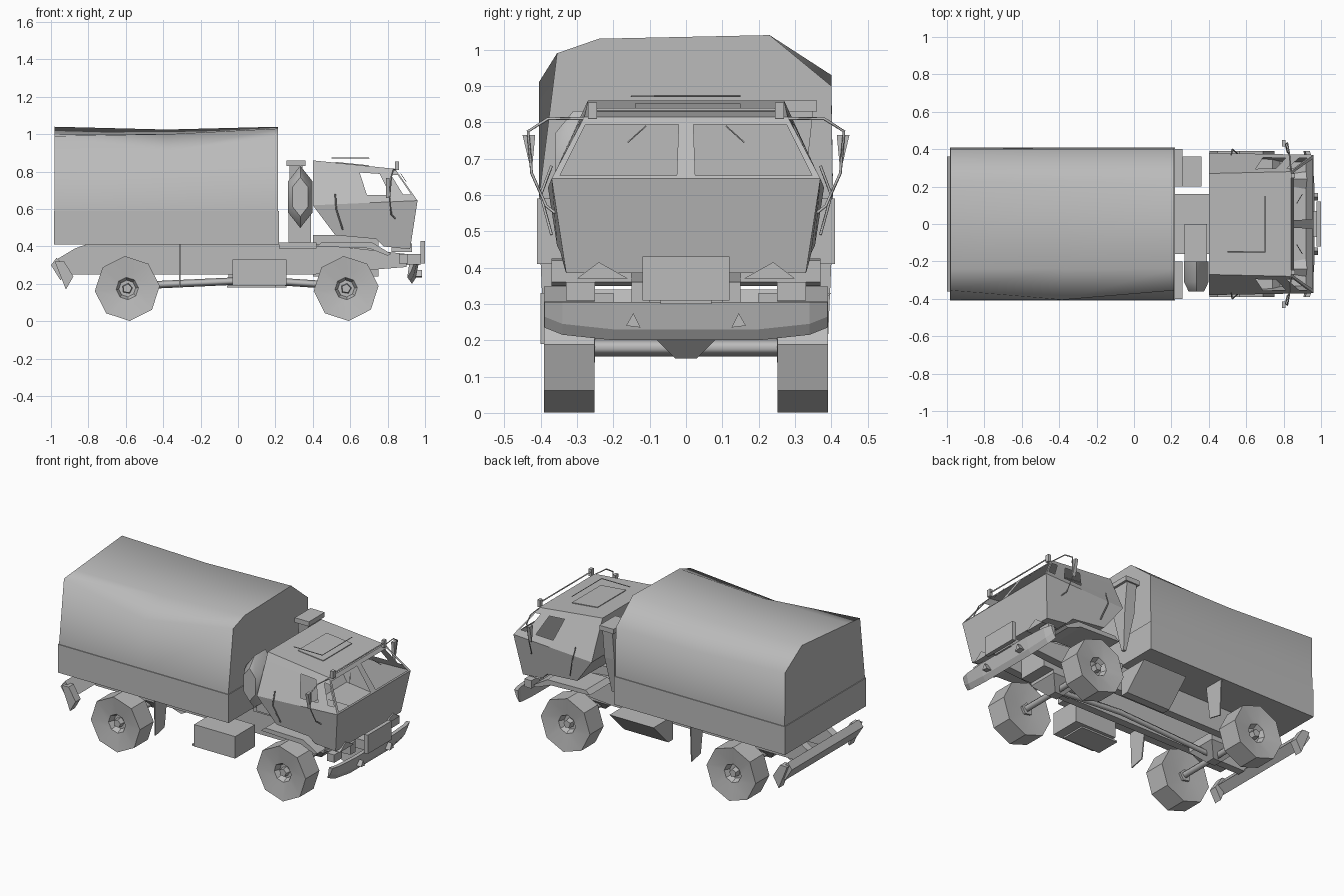
import bpy, bmesh, math
from mathutils import Vector

if "Cube" in bpy.data.objects:
    bpy.data.objects.remove(bpy.data.objects["Cube"])

grey = bpy.data.materials.new("plain grey")
grey.use_nodes = True
grey.diffuse_color = (0.5, 0.5, 0.5, 1)
grey.node_tree.nodes["Principled BSDF"].inputs["Base Color"].default_value = grey.diffuse_color


def finish(name, bm, smooth=None):
    bmesh.ops.recalc_face_normals(bm, faces=bm.faces)
    me = bpy.data.meshes.new(name)
    bm.to_mesh(me)
    bm.free()
    me.materials.append(grey)
    ob = bpy.data.objects.new(name, me)
    bpy.context.collection.objects.link(ob)
    if smooth:
        bpy.ops.object.select_all(action='DESELECT')
        ob.select_set(True)
        bpy.context.view_layer.objects.active = ob
        bpy.ops.object.shade_smooth_by_angle(angle=math.radians(smooth))


def loft(name, sections, smooth=None):
    """Skin a list of closed point loops and cap both ends."""
    bm = bmesh.new()
    rings = [[bm.verts.new(p) for p in s] for s in sections]
    n = len(rings[0])
    for a, b in zip(rings, rings[1:]):
        for i in range(n):
            j = (i + 1) % n
            bm.faces.new((a[i], a[j], b[j], b[i]))
    bm.faces.new(rings[0])
    bm.faces.new(rings[-1])
    finish(name, bm, smooth)


def box(name, x, y, z):
    rect = [(x[0], y[0]), (x[1], y[0]), (x[1], y[1]), (x[0], y[1])]
    loft(name, [[(*p, h) for p in rect] for h in z])


def extrude_y(name, profile, y0, y1):
    loft(name, [[(x, y, z) for x, z in profile] for y in (y0, y1)])


def rod(name, pts, r=0.006):
    cu = bpy.data.curves.new(name, 'CURVE')
    cu.dimensions = '3D'
    cu.bevel_depth = r
    cu.bevel_resolution = 0
    sp = cu.splines.new('POLY')
    sp.points.add(len(pts) - 1)
    for p, q in zip(sp.points, pts):
        p.co = (*q, 1)
    cu.materials.append(grey)
    ob = bpy.data.objects.new(name, cu)
    bpy.context.collection.objects.link(ob)


def panel(bm, corners, us=(), vs=(), holes=()):
    """Four-cornered sheet cut into cells, leaving out the window cells."""
    a, b, c, d = map(Vector, corners)
    us, vs = (0, *us, 1), (0, *vs, 1)
    grid = [[bm.verts.new(a.lerp(b, u).lerp(d.lerp(c, u), v)) for u in us] for v in vs]
    for j in range(len(vs) - 1):
        for i in range(len(us) - 1):
            if (i, j) not in holes:
                bm.faces.new((grid[j][i], grid[j][i + 1], grid[j + 1][i + 1], grid[j + 1][i]))


# Canvas cover, sagging in the middle, over a shallow cargo bed
def cover_ring(x, right_y, right_z, left_z, brow, top):
    return [(x, -0.405, 0.59), (x, right_y, right_z), (x, -0.24, brow),
            (x, 0.23, top), (x, 0.4, left_z), (x, 0.405, 0.59)]


loft("canvas_cover", [cover_ring(-0.98, -0.355, 0.99, 0.93, 1.0, 1.04),
                      cover_ring(-0.38, -0.405, 0.91, 0.9, 1.0, 1.025),
                      cover_ring(0.215, -0.355, 0.99, 0.9, 1.03, 1.04)], smooth=75)
box("cargo_bed", (-0.985, 0.22), (-0.41, 0.41), (0.41, 0.59))

# Cab shell with open windows
bm = bmesh.new()
for s in (-1, 1):
    belt_back, belt_front = (0.4, s * 0.38, 0.62), (0.96, s * 0.37, 0.645)
    roof_front, roof_back = (0.84, s * 0.28, 0.815), (0.4, s * 0.27, 0.86)
    panel(bm, (belt_back, belt_front, roof_front, roof_back),
          (0.54, 0.77, 0.9, 0.98), (0.2, 0.8), {(1, 1), (3, 1)})
    panel(bm, (belt_front, (0.96, 0, 0.645), (0.84, 0, 0.815), roof_front),
          (0.05, 0.93), (0.05, 0.88), {(1, 1)})
    # Lower door side
    skirt = [belt_back, (0.52, s * 0.355, 0.46), (0.74, s * 0.345, 0.44), (0.78, s * 0.335, 0.4),
             (0.92, s * 0.33, 0.385), belt_front]
    bm.faces.new([bm.verts.new(p) for p in skirt])
    # Half of floor, nose and back, out to the centre line
    for p, q in zip(skirt, skirt[1:]):
        panel(bm, (p, q, (q[0], 0, q[2]), (p[0], 0, p[2])))
    panel(bm, (belt_back, roof_back, (0.4, 0, 0.86), (0.4, 0, 0.62)))
    panel(bm, (roof_back, roof_front, (0.84, 0, 0.815), (0.4, 0, 0.86)))
bmesh.ops.remove_doubles(bm, verts=bm.verts, dist=0.0005)
finish("cab_shell", bm)

# Roof hatch and light bar
extrude_y("roof_hatch", [(0.52, 0.845), (0.52, 0.852), (0.7, 0.834), (0.7, 0.827)], -0.14, 0.15)
rod("hatch_rail", [(0.5, -0.15, 0.872), (0.7, -0.15, 0.872), (0.7, 0.15, 0.872)], 0.003)
rod("roof_light_bar", [(0.85, -0.27, 0.835), (0.85, 0.27, 0.835)], 0.005)


# Wheels: eight-sided tyres with a shallow dish and a hub
def ring(x, y, r, n=8):
    return [(x + r * math.cos(math.tau * (i + 0.1) / n), y,
             0.175 + r * math.sin(math.tau * (i + 0.1) / n)) for i in range(n)]


for s, side in ((-1, "right"), (1, "left")):
    for x, end in ((-0.592, "rear"), (0.578, "front")):
        loft(f"{end}_{side}_wheel", [ring(x, s * y, r) for y, r in
             ((0.265, 0.06), (0.252, 0.174), (0.391, 0.174), (0.375, 0.06), (0.34, 0.045))], smooth=40)
        loft(f"{end}_{side}_hub", [ring(x, s * 0.25, 0.04, 5), ring(x, s * 0.375, 0.025, 5)])

    # Frame rails, running out to a tapered tail
    extrude_y(f"{side}_frame_rail", [(-0.97, 0.33), (-0.87, 0.39), (-0.8, 0.415), (0.4, 0.415), (0.9, 0.36),
              (0.9, 0.29), (0.4, 0.25), (-0.9, 0.25)], s * 0.1, s * 0.15)

    # Mud flap and tail light
    loft(f"{side}_mud_flap", [[(x, s * 0.27, 0.41), (x, s * 0.4, 0.41), (x, s * 0.39, 0.18),
                               (x, s * 0.3, 0.2)] for x in (-0.315, -0.308)])
    extrude_y(f"{side}_tail_light", [(-0.98, 0.32), (-0.93, 0.32), (-0.88, 0.24), (-0.92, 0.17)],
              s * 0.33, s * 0.38)

    # Front fender over the wheel, with a wedge-shaped splash guard
    extrude_y(f"{side}_fender", [(0.42, 0.4), (0.45, 0.425), (0.72, 0.42), (0.82, 0.36), (0.8, 0.35),
              (0.7, 0.39)], s * 0.15, s * 0.37)
    loft(f"{side}_tow_wedge", [[(x, s * 0.16, 0.37), (x, s * 0.3, 0.37), (x, s * 0.24, 0.415)]
                               for x in (0.82, 0.93)])
    box(f"{side}_headlamp", (0.86, 0.91), sorted((s * 0.25, s * 0.33)), (0.31, 0.36))
    loft(f"{side}_tow_hook", [[(x, s * 0.125, 0.235), (x, s * 0.165, 0.24), (x, s * 0.145, 0.275)]
                              for x in (0.94, 0.985)])

    # Mirror on a bent arm, grab handle, roof marker and wiper
    rod(f"{side}_mirror_arm", [(0.84, s * 0.28, 0.81), (0.83, s * 0.38, 0.81), (0.82, s * 0.435, 0.775),
        (0.81, s * 0.425, 0.66), (0.82, s * 0.385, 0.57), (0.84, s * 0.36, 0.55)], 0.004)
    loft(f"{side}_mirror", [[(x, s * 0.415, 0.765), (x, s * 0.45, 0.765), (x, s * 0.425, 0.66)]
                            for x in (0.79, 0.81)])
    rod(f"{side}_grab_handle", [(0.52, s * 0.37, 0.68), (0.525, s * 0.4, 0.6), (0.56, s * 0.37, 0.49)], 0.004)
    box(f"{side}_roof_marker", (0.84, 0.86), sorted((s * 0.245, s * 0.27)), (0.81, 0.855))
    rod(f"{side}_wiper", [(0.9, s * 0.16, 0.745), (0.87, s * 0.11, 0.79)], 0.002)

# Side tanks: a square one on the right, a wedge narrowing downwards on the left
box("right_tank", (-0.03, 0.26), (-0.4, -0.2), (0.19, 0.33))
box("right_tank_strap", (-0.06, 0.2), (-0.38, -0.22), (0.18, 0.19))
loft("left_tank", [[(x, 0.2, 0.33), (x, 0.4, 0.33), (x, 0.25, 0.18), (x, 0.2, 0.18)] for x in (-0.05, 0.26)])

# Front bumper: a straight beam with narrower ends, and the nose plate above it
bumper = ((-0.39, 0.94, 0.235), (-0.34, 0.955, 0.215), (-0.2, 0.965, 0.2), (0.2, 0.965, 0.2),
          (0.34, 0.955, 0.215), (0.39, 0.94, 0.235))
loft("front_bumper", [[(x, y, 0.305), (x - 0.025, y, 0.305), (x - 0.035, y, z), (x - 0.015, y, z + 0.03)]
                      for y, x, z in bumper])
box("nose_plate", (0.975, 1.0), (-0.12, 0.12), (0.31, 0.43))
box("nose_mount", (0.88, 0.975), (-0.07, 0.07), (0.3, 0.36))

# Rear bumper: a tilted slab
extrude_y("rear_bumper", [(-1.0, 0.3), (-0.97, 0.34), (-0.9, 0.26), (-0.95, 0.22)], -0.36, 0.36)

# Axles, tapered differentials and drive shaft
for x, end in ((-0.592, "rear"), (0.578, "front")):
    rod(f"{end}_axle", [(x, -0.28, 0.18), (x, 0.28, 0.18)], 0.025)
    loft(f"{end}_differential", [[(x + dx * w, dy * w, z) for dx, dy in ((-1, -1), (1, -1), (1, 1), (-1, 1))]
                                 for w, z in ((0.1, 0.27), (0.1, 0.22), (0.03, 0.15))])
rod("drive_shaft", [(-0.55, 0, 0.19), (0.1, 0, 0.22), (0.55, 0, 0.19)], 0.02)
box("gearbox", (0.4, 0.75), (-0.1, 0.1), (0.24, 0.46))

# Equipment between the cab and the cargo bed
box("equipment_deck", (0.22, 0.42), (-0.16, 0.16), (0.39, 0.42))
box("engine_housing", (0.27, 0.39), (-0.2, 0.0), (0.42, 0.6))
loft("spare_part_drum", [[(0.333 + 0.8 * r * math.cos((a + 0.5) * math.tau / 6), y,
                           0.665 + 1.75 * r * math.sin((a + 0.5) * math.tau / 6)) for a in range(6)]
                         for y, r in ((-0.36, 0.06), (-0.31, 0.095), (-0.2, 0.095))], smooth=40)

# Air intake: a wedge narrowing downwards under a flat cap
loft("air_intake", [[(0.31 + dx * w, 0.28 + dy * d, z) for dx, dy in ((-1, -1), (1, -1), (1, 1), (-1, 1))]
     for w, d, z in ((0.01, 0.01, 0.42), (0.035, 0.05, 0.65), (0.035, 0.07, 0.83))])
box("air_intake_cap", (0.26, 0.36), (0.2, 0.36), (0.83, 0.86))
